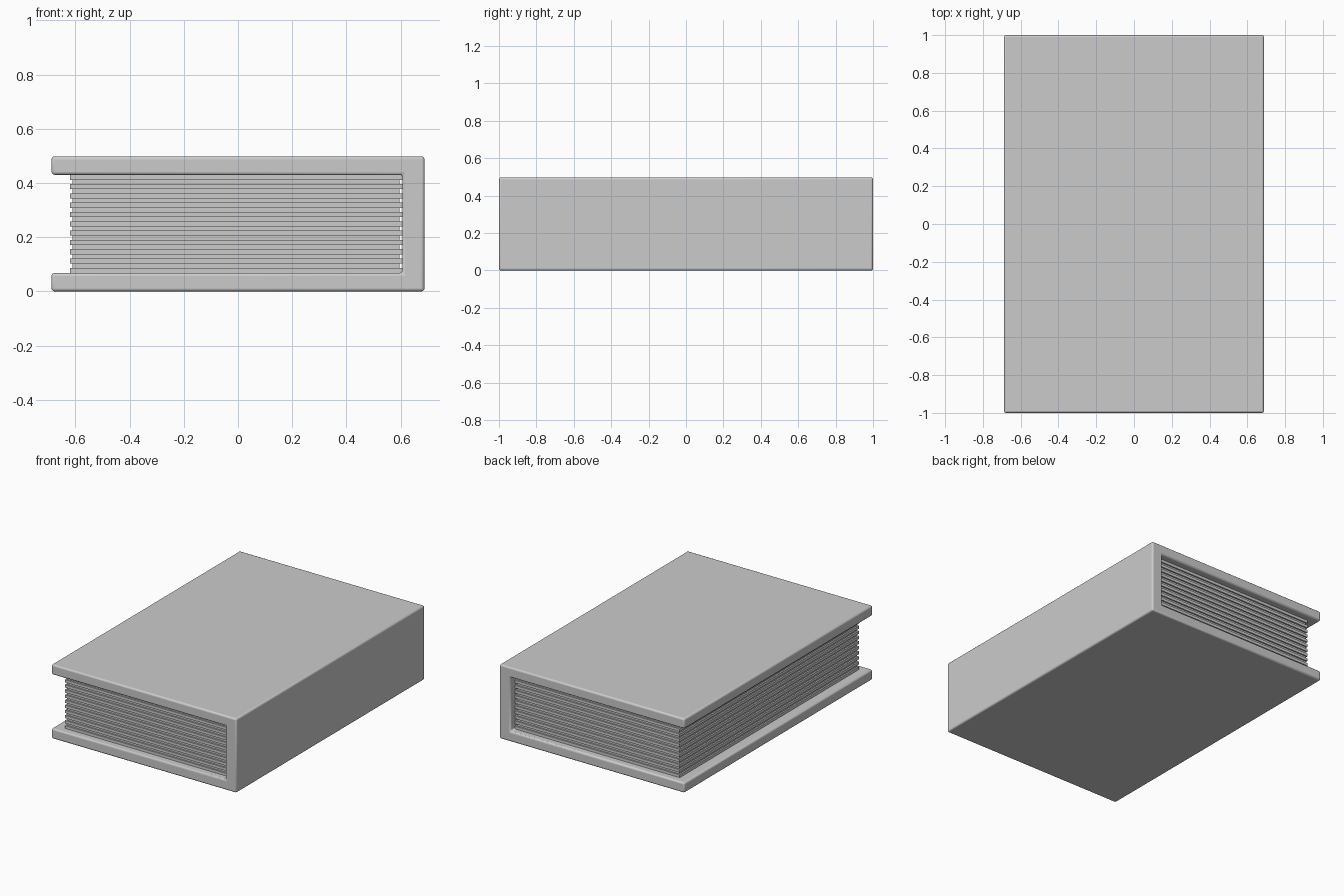
import bpy, bmesh

if "Cube" in bpy.data.objects:
    bpy.data.objects.remove(bpy.data.objects["Cube"])

W, L, H = 0.688, 1.0, 0.498      # half width, half length, height
T, SPINE = 0.068, 0.606          # board thickness, inner face of spine


def make_object(name, bm):
    bmesh.ops.recalc_face_normals(bm, faces=bm.faces)
    mesh = bpy.data.meshes.new(name)
    bm.to_mesh(mesh)
    bm.free()
    obj = bpy.data.objects.new(name, mesh)
    bpy.context.collection.objects.link(obj)
    return obj


# Cover: C-shaped profile extruded along the book's length
bm = bmesh.new()
profile = [(-W, 0), (W, 0), (W, H), (-W, H),
           (-W, H - T), (SPINE, H - T), (SPINE, T), (-W, T)]
face = bm.faces.new([bm.verts.new((x, -L, z)) for x, z in profile])
ext = bmesh.ops.extrude_face_region(bm, geom=[face])
bmesh.ops.translate(bm, vec=(0, 2 * L, 0),
                    verts=[v for v in ext["geom"] if isinstance(v, bmesh.types.BMVert)])
cover = make_object("cover", bm)
bevel = cover.modifiers.new("rounded_edges", "BEVEL")
bevel.width = 0.011
bevel.segments = 3
bevel.limit_method = "ANGLE"
bpy.context.view_layer.objects.active = cover
cover.select_set(True)
bpy.ops.object.shade_smooth_by_angle()

# Page block: stacked rings alternating between page edges and grooves
RIDGES, GROOVE = 11, 0.010
X0, X1, Y = -0.62, SPINE, 0.952
pitch = (H - 2 * T) / (RIDGES - 0.45)
bm = bmesh.new()
rings = []


def add_ring(z, inset):
    a, b, y = X0 + inset, X1 - inset, Y - inset
    rings.append([bm.verts.new((px, py, z))
                  for px, py in ((a, -y), (b, -y), (b, y), (a, y))])


for i in range(RIDGES):
    z0 = T + i * pitch
    z1 = z0 + pitch * 0.55
    if i:
        add_ring(z0, GROOVE)
    add_ring(z0, 0)
    add_ring(z1, 0)
    if i < RIDGES - 1:
        add_ring(z1, GROOVE)
for lo, hi in zip(rings, rings[1:]):
    for k in range(4):
        n = (k + 1) % 4
        bm.faces.new((lo[k], lo[n], hi[n], hi[k]))
bm.faces.new(rings[0])
bm.faces.new(rings[-1])
make_object("pages", bm)
